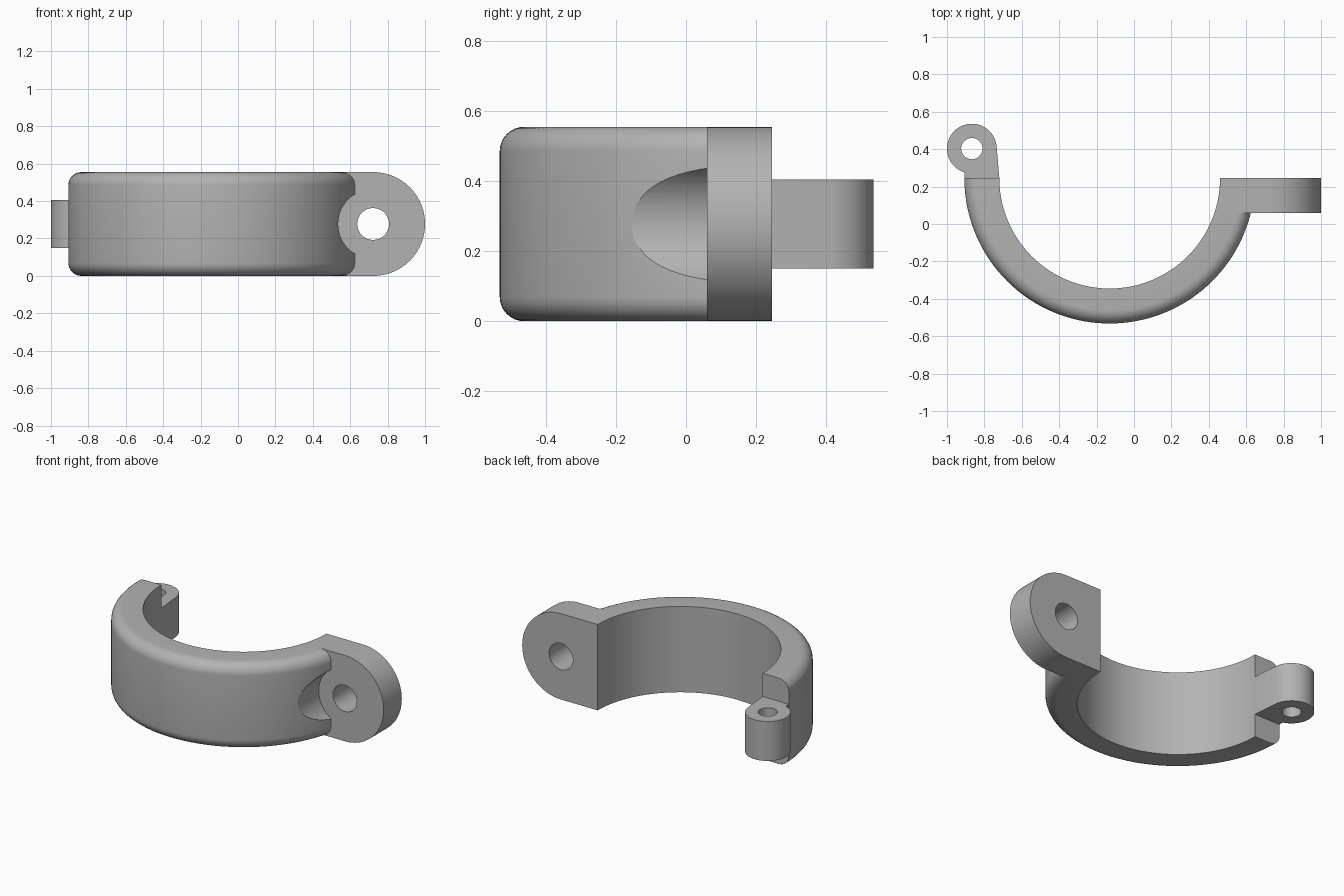
import bpy, bmesh
from math import sin, cos, pi, radians, sqrt
from mathutils import Vector, Matrix

cube = bpy.data.objects.get("Cube")
if cube:
    bpy.data.objects.remove(cube, do_unlink=True)

H = 0.555                       # clamp height
MID = H / 2
CX, CY = -0.13, 0.245           # bore centre, on the parting plane
R_IN, R_OUT, FILLET = 0.59, 0.777, 0.07
LUG_X, LUG_FRONT = 0.7225, 0.06
PIN_X, PIN_Y, PIN_R = -0.867, 0.403, 0.133

grey = bpy.data.materials.new("plain grey")
grey.use_nodes = True
grey.diffuse_color = (0.45, 0.45, 0.45, 1)
grey.node_tree.nodes["Principled BSDF"].inputs["Base Color"].default_value = grey.diffuse_color


def make(name, bm):
    bmesh.ops.recalc_face_normals(bm, faces=bm.faces)
    mesh = bpy.data.meshes.new(name)
    bm.to_mesh(mesh)
    bm.free()
    mesh.materials.append(grey)
    obj = bpy.data.objects.new(name, mesh)
    bpy.context.collection.objects.link(obj)
    return obj


def arc(cx, cy, r, a0, a1, n):
    steps = [radians(a0 + (a1 - a0) * i / n) for i in range(n + 1)]
    return [(cx + r * cos(a), cy + r * sin(a)) for a in steps]


def extrude(name, outline, lo, hi, axis="z"):
    """Prism of an x-y outline along z, or of an x-z outline along y."""
    place = (lambda u, v: (u, v, lo)) if axis == "z" else (lambda u, v: (u, lo, v))
    bm = bmesh.new()
    face = bm.faces.new([bm.verts.new(place(u, v)) for u, v in outline])
    new = bmesh.ops.extrude_face_region(bm, geom=[face])["geom"]
    shift = Vector((0, 0, hi - lo) if axis == "z" else (0, hi - lo, 0))
    bmesh.ops.translate(bm, vec=shift, verts=[g for g in new if isinstance(g, bmesh.types.BMVert)])
    return make(name, bm)


def rod(name, u, v, r, lo, hi, axis="z", n=64):
    return extrude(name, arc(u, v, r, 0, 360, n)[:-1], lo, hi, axis)


def combine(target, other, operation):
    mod = target.modifiers.new(operation, "BOOLEAN")
    mod.operation, mod.object, mod.solver = operation, other, "EXACT"
    bpy.context.view_layer.objects.active = target
    bpy.ops.object.modifier_apply(modifier=mod.name)
    bpy.data.objects.remove(other, do_unlink=True)


# half ring: rounded section swept half a turn
section = [(R_IN, 0)] + arc(R_OUT - FILLET, FILLET, FILLET, -90, 0, 8)
section += arc(R_OUT - FILLET, H - FILLET, FILLET, 0, 90, 8) + [(R_IN, H)]
bm = bmesh.new()
start = bm.faces.new([bm.verts.new((CX - r, CY, z)) for r, z in section])
geom = [start] + list(start.edges) + list(start.verts)
bmesh.ops.spin(bm, geom=geom, cent=(CX, CY, 0), axis=(0, 0, 1), angle=pi, steps=72)
bmesh.ops.remove_doubles(bm, verts=bm.verts, dist=1e-5)
if not any(all(abs(v.co.y - CY) < 1e-4 and v.co.x < CX for v in f.verts) for f in bm.faces):
    bm.faces.new(sorted((v for v in bm.verts if abs(v.co.y - CY) < 1e-4 and v.co.x < CX),
                        key=lambda v: section.index(min(section, key=lambda s: abs(CX - s[0] - v.co.x) + abs(s[1] - v.co.z)))))
clamp = make("half_clamp", bm)

# pocket for the bolt head in the ring
combine(clamp, rod("bolt_pocket", LUG_X, MID, 0.187, -0.6, LUG_FRONT, "y"), "DIFFERENCE")

# bolt lug: round-ended plate trimmed by the bore
outline = [(0.4, 0)] + arc(LUG_X, MID, MID, -90, 90, 48) + [(0.4, H)]
lug = extrude("bolt_lug", outline, LUG_FRONT, CY, "y")
combine(lug, rod("bore", CX, CY, R_IN, -0.2, H + 0.2, n=144), "DIFFERENCE")
combine(clamp, lug, "UNION")
combine(clamp, rod("bolt_hole", LUG_X, MID, 0.085, -0.1, 0.4, "y"), "DIFFERENCE")

# hinge knuckle with its neck on the ring's left-hand end
edge = CX - R_OUT
drop = sqrt(PIN_R ** 2 - (edge - PIN_X) ** 2)
outline = [(edge + 0.001, CY), (CX - R_IN, CY)]
outline += arc(PIN_X, PIN_Y, PIN_R, 6, 252.5, 48)
outline.append((edge + 0.001, PIN_Y - drop))
knuckle = extrude("hinge_knuckle", outline, 0.15, 0.405)
combine(knuckle, rod("pin_hole", PIN_X, PIN_Y, 0.057, 0, H, n=48), "DIFFERENCE")
combine(clamp, knuckle, "UNION")

# smooth shading with crisp edges
bpy.ops.object.select_all(action="DESELECT")
clamp.select_set(True)
bpy.context.view_layer.objects.active = clamp
bpy.ops.object.shade_smooth_by_angle(angle=radians(30))
